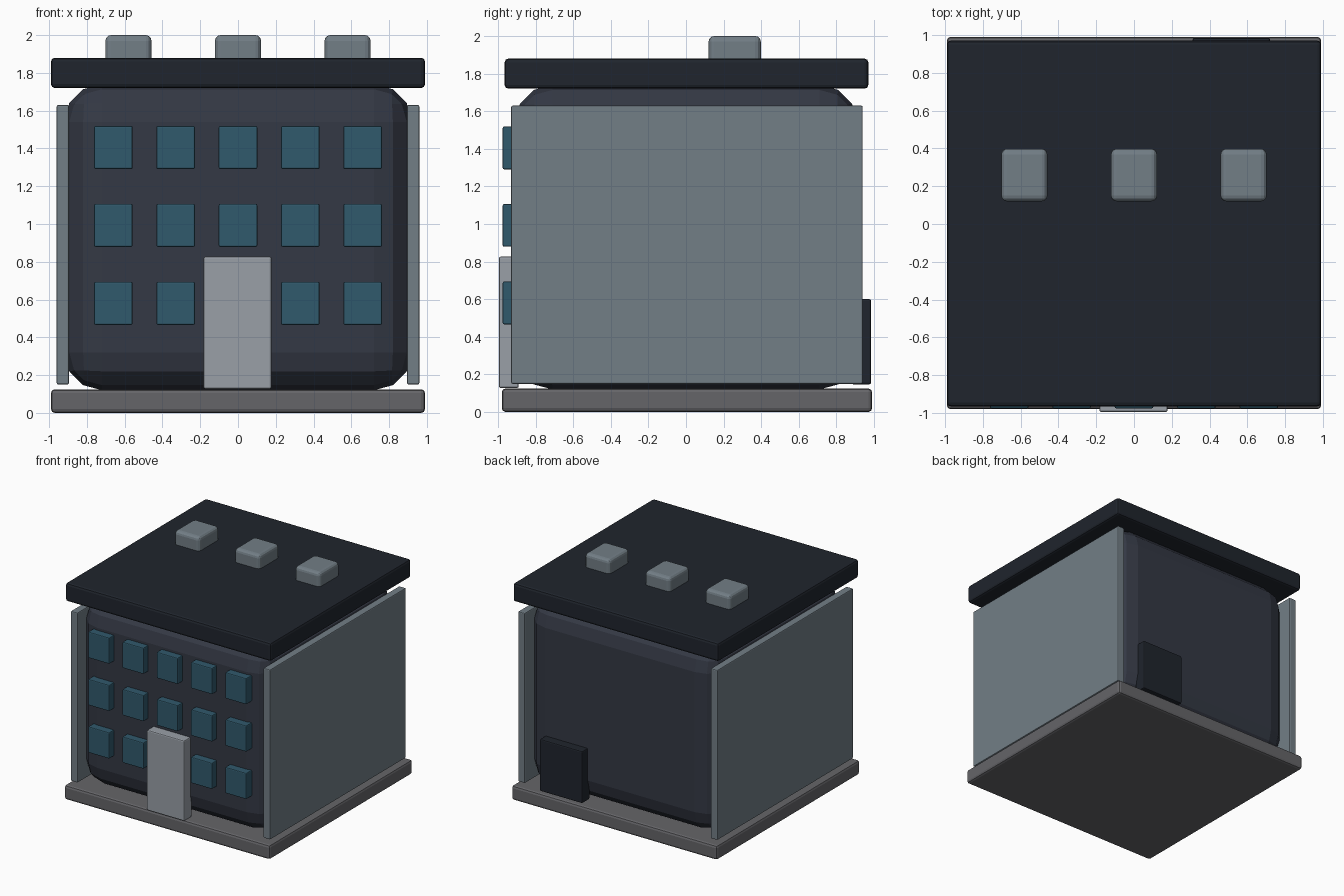
import bpy, bmesh

if "Cube" in bpy.data.objects:
    bpy.data.objects.remove(bpy.data.objects["Cube"])


def material(name, rgb):
    m = bpy.data.materials.new(name)
    m.diffuse_color = (*rgb, 1)
    m.use_nodes = True
    m.node_tree.nodes["Principled BSDF"].inputs["Base Color"].default_value = m.diffuse_color
    return m


ROOF = material("dark_slate", (0.014, 0.018, 0.026))
WALL = material("blue_grey_wall", (0.034, 0.040, 0.058))
PANEL = material("pale_steel", (0.17, 0.21, 0.24))
GLASS = material("blue_glass", (0.030, 0.100, 0.150))
DOOR = material("light_grey", (0.32, 0.35, 0.39))
BASE = material("stone", (0.13, 0.13, 0.14))


def box(name, x, y, z, mat, bevel=0.01, segments=2):
    """Bevelled box from (min, max) ranges."""
    lo_hi = (x, y, z)
    bm = bmesh.new()
    bmesh.ops.create_cube(bm, size=1)
    for v in bm.verts:
        v.co = [(r[0] + r[1]) / 2 + c * (r[1] - r[0]) for r, c in zip(lo_hi, v.co)]
    bmesh.ops.bevel(bm, geom=bm.edges[:], offset=bevel, segments=segments,
                    profile=0.5, affect='EDGES', clamp_overlap=True)
    me = bpy.data.meshes.new(name)
    bm.to_mesh(me)
    bm.free()
    me.materials.append(mat)
    ob = bpy.data.objects.new(name, me)
    bpy.context.collection.objects.link(ob)
    return ob


# Plinth, rounded main block and roof slab
box("base_slab", (-0.99, 0.99), (-0.98, 0.99), (0, 0.125), BASE, 0.02)
box("building_body", (-0.92, 0.92), (-0.91, 0.91), (0.12, 1.74), WALL, 0.20, 3)
box("roof_slab", (-0.99, 0.99), (-0.965, 0.97), (1.72, 1.88), ROOF, 0.02)

# Side cladding panels
for side, x in (("left", (-0.96, -0.895)), ("right", (0.895, 0.96))):
    box(side + "_panel", x, (-0.93, 0.94), (0.15, 1.63), PANEL, 0.008)

# Rooftop units
for i, x in enumerate((-0.58, 0, 0.58)):
    box(f"roof_unit_{i + 1}", (x - 0.122, x + 0.122), (0.12, 0.398), (1.85, 2.0), PANEL, 0.03, 3)

# Front windows; the door takes the middle of the ground floor
for row, z in enumerate((0.58, 0.993, 1.405)):
    for col in range(5):
        if row == 0 and col == 2:
            continue
        x = (col - 2) * 0.33
        box(f"window_{row + 1}_{col + 1}", (x - 0.102, x + 0.102),
            (-0.975, -0.89), (z - 0.114, z + 0.114), GLASS, 0.008)

# Doors
box("front_door", (-0.183, 0.178), (-0.995, -0.89), (0.127, 0.827), DOOR, 0.01)
box("back_door", (0.31, 0.72), (0.88, 0.985), (0.147, 0.60), ROOF, 0.01)
